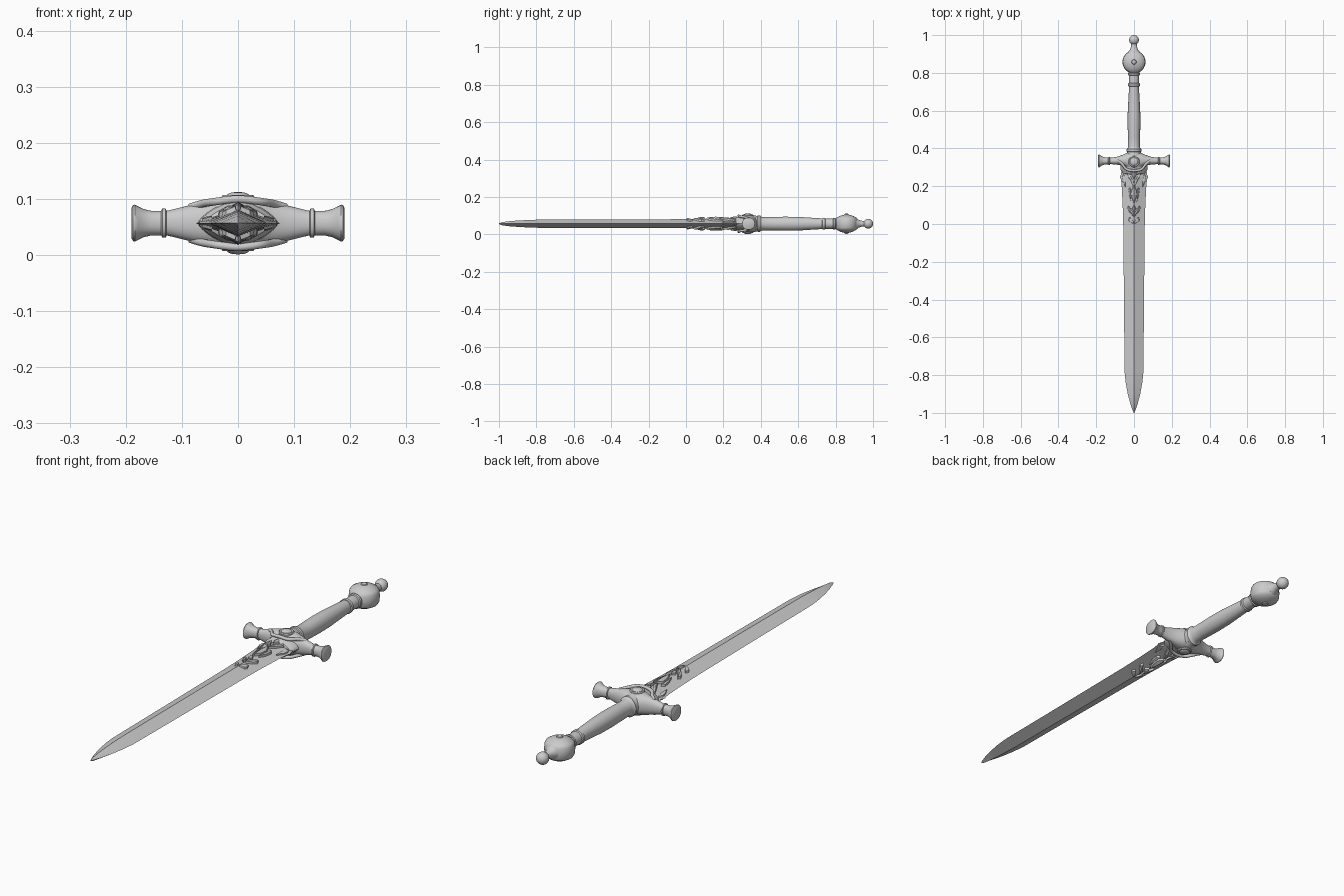
import bpy, bmesh
from math import cos, sin, pi, radians, copysign
from mathutils import Vector

if "Cube" in bpy.data.objects:
    bpy.data.objects.remove(bpy.data.objects["Cube"])

ZC = 0.057  # height of the sword's mid plane


def finish(name, bm, angle=35):
    bmesh.ops.remove_doubles(bm, verts=bm.verts, dist=1e-6)
    bmesh.ops.recalc_face_normals(bm, faces=bm.faces)
    me = bpy.data.meshes.new(name)
    bm.to_mesh(me)
    bm.free()
    me.shade_smooth()
    me.set_sharp_from_angle(angle=radians(angle))
    ob = bpy.data.objects.new(name, me)
    bpy.context.collection.objects.link(ob)
    return ob


def loft(name, axis, sections, n=32, power=2.0, angle=35):
    """Skin rings (position, half width, half height[, centre offset]) along an axis."""
    bm = bmesh.new()
    rings = []
    for t, a, b, *rest in sections:
        c = rest[0] if rest else 0.0
        ring = []
        for i in range(n):
            u, v = cos(2 * pi * i / n), sin(2 * pi * i / n)
            u = copysign(abs(u) ** (2 / power), u) * a
            v = copysign(abs(v) ** (2 / power), v) * b
            co = {'X': (t, c + u, ZC + v), 'Y': (c + u, t, ZC + v), 'Z': (u, c + v, ZC + t)}[axis]
            ring.append(bm.verts.new(co))
        rings.append(ring)
    for r, s in zip(rings, rings[1:]):
        for i in range(n):
            j = (i + 1) % n
            bm.faces.new((r[i], r[j], s[j], s[i]))
    bm.faces.new(rings[0])
    bm.faces.new(rings[-1])
    return finish(name, bm, angle)


def lathe(name, axis, profile, **kw):
    return loft(name, axis, [(t, r, r) for t, r in profile], **kw)


# Blade: diamond section, leaf tip, widening towards the guard
blade = [(-1, .001, .002), (-.985, .008, .008), (-.95, .02, .013), (-.9, .033, .017),
         (-.84, .044, .02), (-.78, .05, .022), (-.4, .053, .0235), (0, .057, .024),
         (.1, .06, .025), (.2, .065, .026), (.235, .069, .026), (.25, .075, .027),
         (.262, .068, .027), (.32, .066, .028)]
loft("blade", 'Y', blade, n=4, angle=20)

# Stepped collar where the blade enters the guard
loft("blade_collar", 'Y', [(.262, .045, .026), (.268, .06, .034), (.28, .066, .038),
                           (.284, .07, .041), (.32, .072, .044)], n=32, power=1.4)


def surface(x, y):
    """Half thickness of the blade at a point."""
    for p, q in zip(blade, blade[1:]):
        if p[0] <= y <= q[0]:
            f = (y - p[0]) / (q[0] - p[0])
            w, h = (p[k] + (q[k] - p[k]) * f for k in (1, 2))
            return h * max(0, 1 - abs(x) / w)
    return 0


def relief(name, outline, height, both_sides):
    """Raised bevelled ornament on both blade faces."""
    bm = bmesh.new()
    pts = [Vector(p) for p in outline]
    mid = sum(pts, Vector((0, 0))) / len(pts)
    for sz in (1, -1):
        for sx in ((1, -1) if both_sides else (1,)):
            def vert(p, h):
                return bm.verts.new((sx * p.x, p.y, ZC + sz * (surface(p.x, p.y) + h)))
            low = [vert(p, -.004) for p in pts]
            rim = [vert(mid.lerp(p, .85), height * .7) for p in pts]
            top = vert(mid, height)
            for i in range(len(pts)):
                j = (i + 1) % len(pts)
                bm.faces.new((low[i], low[j], rim[j], rim[i]))
                bm.faces.new((rim[i], rim[j], top))
            bm.faces.new(low)
    return finish(name, bm, 25)


# Carved ornaments down the middle of the blade
relief("upper_leaf", [(.003, .225), (.03, .275), (.036, .262), (.024, .235), (.004, .195)], .012, True)
relief("upper_bud", [(0, .235), (.014, .262), (0, .285), (-.014, .262)], .012, False)
relief("middle_leaf", [(0, .105), (.013, .14), (.016, .175), (0, .212), (-.016, .175), (-.013, .14)], .012, False)
relief("middle_scroll", [(.014, .115), (.026, .15), (.03, .185), (.02, .2), (.019, .16)], .012, True)
relief("lower_chevron", [(.002, .06), (.03, .1), (.035, .085), (.026, .065), (.003, .038)], .013, True)
relief("lower_diamond", [(0, .062), (.011, .082), (0, .105), (-.011, .082)], .012, False)
relief("tip_chevron", [(.002, .012), (.024, .04), (.03, .022), (.022, .008), (.003, .002)], .011, True)
relief("edge_leaf", [(.045, .19), (.06, .225), (.065, .25), (.054, .27), (.046, .235)], .007, True)

# Cross guard: tapering arms with a bead and flared ends
arm = [(0, .052, .047, .336), (.025, .047, .0455, .336), (.045, .036, .042, .337), (.065, .027, .0375, .337),
       (.09, .021, .031, .335), (.12, .017, .0235, .334), (.127, .017, .022, .334), (.129, .022, .026, .334),
       (.135, .022, .026, .334), (.137, .018, .022, .334), (.155, .019, .022, .334), (.168, .023, .025, .334),
       (.178, .03, .030, .334), (.184, .034, .033, .334), (.187, .034, .032, .334), (.19, .029, .027, .334)]
loft("cross_guard", 'X', [(-t, *r) for t, *r in arm[:0:-1]] + arm, power=2.2)

# Round bosses, rings and hanging scrolls on both guard faces
for side, label in ((1, "top"), (-1, "bottom")):
    boss = lathe("guard_boss_" + label, 'Z',
                 [(side * z, r) for z, r in ((.035, .03), (.046, .03), (.05, .027), (.049, .021),
                                             (.052, .018), (.0545, .012), (.0555, .003))])
    boss.location.y = .33
    cu = bpy.data.curves.new("guard_scroll_" + label, 'CURVE')
    cu.dimensions = '3D'
    cu.bevel_depth = .007
    cu.bevel_resolution = 3
    cu.use_fill_caps = True
    sp = cu.splines.new('NURBS')
    path = [(.085, .335, .028), (.065, .325, .035), (.05, .295, .037), (.03, .284, .04), (0, .282, .044)]
    path += [(-x, y, z) for x, y, z in path[-2::-1]]
    sp.points.add(len(path) - 1)
    for p, (x, y, z) in zip(sp.points, path):
        p.co = (x, y, ZC + side * z, 1)
    sp.use_endpoint_u = True
    bpy.context.collection.objects.link(bpy.data.objects.new("guard_scroll_" + label, cu))

# Grip with its lower ring, and the ringed collar above it
loft("grip", 'Y', [(.36, .042, .045), (.382, .036, .041), (.385, .039, .044), (.396, .039, .044),
                   (.4, .034, .039), (.41, .031, .035), (.46, .032, .036), (.53, .034, .0375),
                   (.6, .033, .0365), (.67, .029, .032), (.735, .0255, .028)])
lathe("grip_collar", 'Y', [(.728, .026), (.73, .031), (.742, .031), (.746, .027), (.785, .027), (.788, .031),
                           (.797, .032), (.801, .028), (.82, .027)])

# Pommel: thick disc with domed faces, then neck and ball
half = [(.022, .059), (.032, .053), (.041, .037), (.046, .022), (.048, .013), (.052, .011), (.0545, .004)]
pommel = lathe("pommel", 'Z', [(-z, r) for z, r in half[::-1]] + [(0, .061)] + half, n=40, angle=30)
pommel.location.y = .858
lathe("pommel_neck", 'Y', [(.9, .034), (.915, .028), (.925, .02), (.94, .016), (.965, .014)])
ball = [(.974 - .026 * cos(pi * i / 14), max(.0005, .026 * sin(pi * i / 14))) for i in range(15)]
lathe("pommel_ball", 'Y', ball, angle=60)
